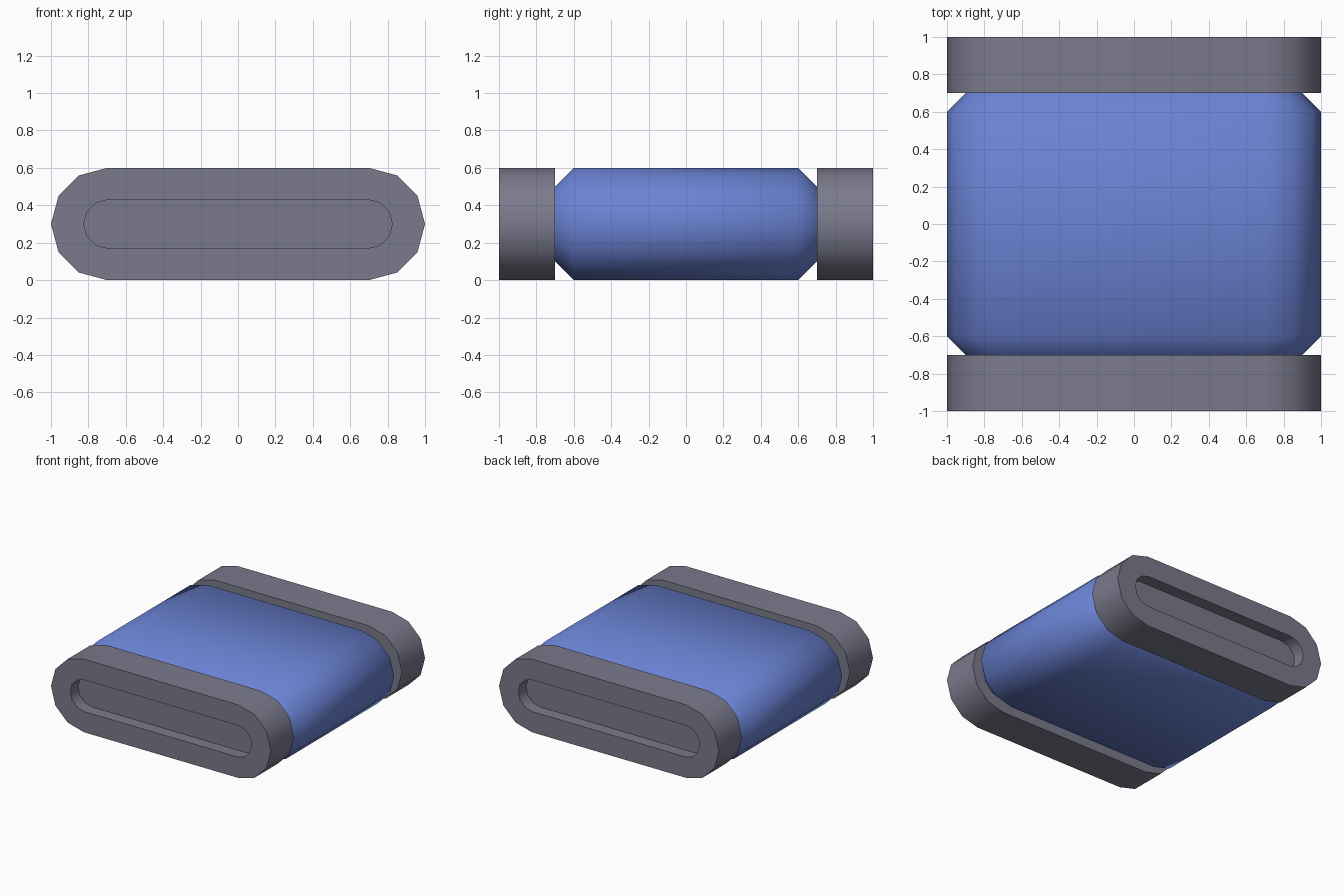
import bpy, bmesh, math

if "Cube" in bpy.data.objects:
    bpy.data.objects.remove(bpy.data.objects["Cube"])

HALF = 0.7   # centre of the rounded ends
MID = 0.3    # mid height


def material(name, rgb):
    m = bpy.data.materials.new(name)
    m.diffuse_color = (*rgb, 1)
    m.use_nodes = True
    m.node_tree.nodes["Principled BSDF"].inputs["Base Color"].default_value = m.diffuse_color
    return m


def ring(bm, y, r, half=HALF):
    """Stadium outline in the XZ plane, six segments per rounded end."""
    verts = []
    for side, start in ((1, -90), (-1, 90)):
        for i in range(7):
            a = math.radians(start + 30 * i)
            verts.append(bm.verts.new((side * half + r * math.cos(a), y,
                                       MID + r * math.sin(a))))
    return verts


def loft(name, rings, mat, angle=None, closed=True):
    """Skin a list of (y, radius, half) outlines into one object."""
    bm = bmesh.new()
    loops = [ring(bm, *r) for r in rings]
    for a, b in zip(loops, loops[1:]):
        for i in range(len(a)):
            j = (i + 1) % len(a)
            bm.faces.new((a[i], a[j], b[j], b[i]))
    if closed:
        bm.faces.new(loops[0])
        bm.faces.new(loops[-1])
    bmesh.ops.recalc_face_normals(bm, faces=bm.faces)
    me = bpy.data.meshes.new(name)
    bm.to_mesh(me)
    bm.free()
    me.materials.append(mat)
    ob = bpy.data.objects.new(name, me)
    bpy.context.collection.objects.link(ob)
    bpy.ops.object.select_all(action='DESELECT')
    ob.select_set(True)
    bpy.context.view_layer.objects.active = ob
    if angle is None:
        bpy.ops.object.shade_smooth()
    else:
        bpy.ops.object.shade_smooth_by_angle(angle=math.radians(angle))
    return ob


blue = material("blue", (0.145, 0.225, 0.66))
grey = material("grey", (0.195, 0.195, 0.265))

# Smooth body with chamfered ends
loft("body", [(-0.7, 0.2, HALF), (-0.6, 0.3, HALF),
              (0.6, 0.3, HALF), (0.7, 0.2, HALF)], blue, closed=False)

# End caps, each with a shallow slot in its outer face
for name, s in (("front_cap", -1), ("back_cap", 1)):
    loft(name, [(s * 0.7, 0.3, HALF), (s * 1.0, 0.3, HALF),
                (s * 1.0, 0.13, 0.695), (s * 0.9, 0.13, 0.695)], grey, angle=40)
